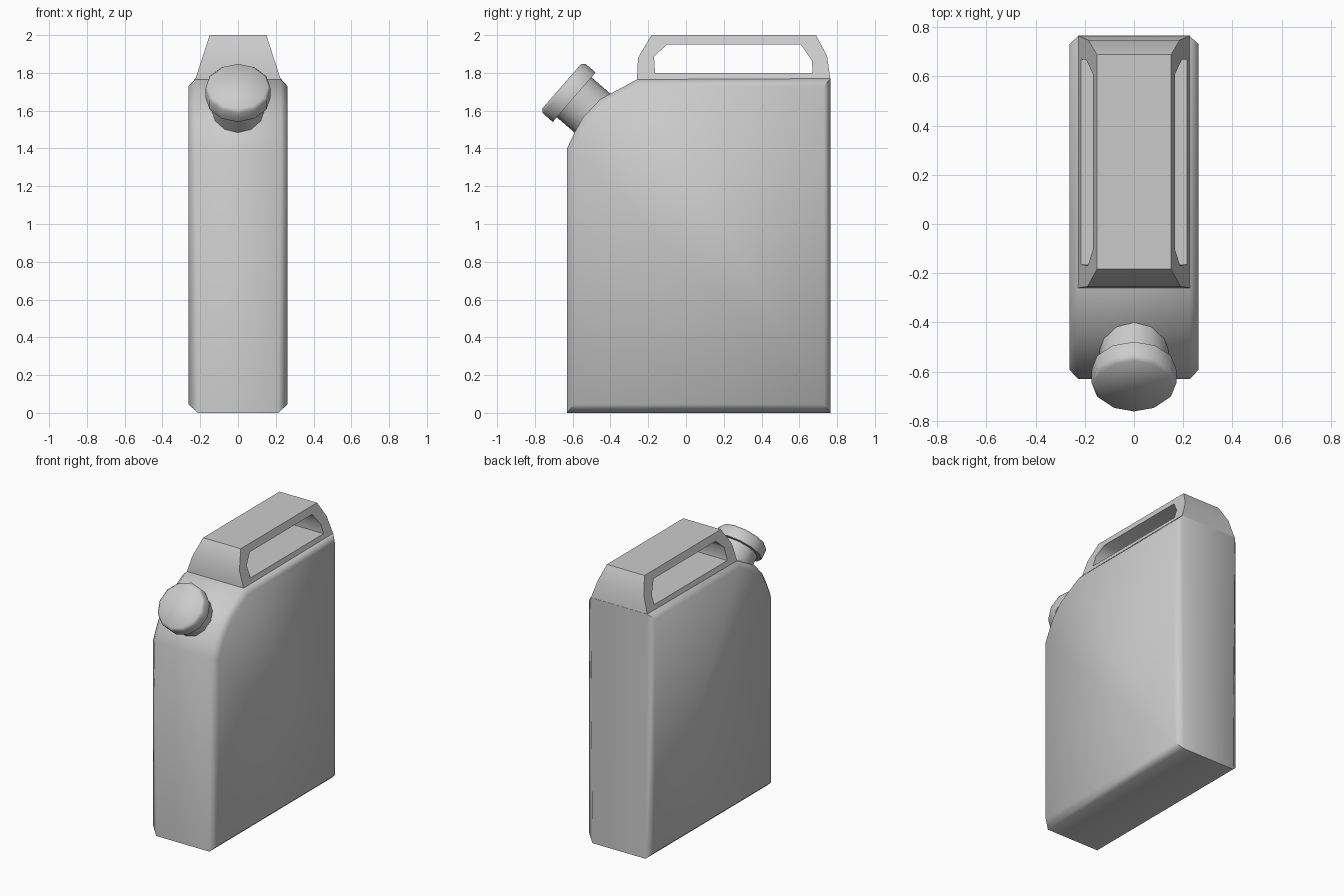
import bpy, bmesh, math
from mathutils import Vector

if "Cube" in bpy.data.objects:
    bpy.data.objects.remove(bpy.data.objects["Cube"])


def finish(name, bm, angle=55):
    bmesh.ops.recalc_face_normals(bm, faces=bm.faces)
    mesh = bpy.data.meshes.new(name)
    bm.to_mesh(mesh)
    bm.free()
    ob = bpy.data.objects.new(name, mesh)
    bpy.context.collection.objects.link(ob)
    bpy.ops.object.select_all(action='DESELECT')
    ob.select_set(True)
    bpy.context.view_layer.objects.active = ob
    bpy.ops.object.shade_smooth_by_angle(angle=math.radians(angle))
    return ob


def loop(bm, profile, width):
    return [bm.verts.new((width(z), y, z)) for y, z in profile]


def bridge(bm, a, b):
    n = len(a)
    for i in range(n):
        j = (i + 1) % n
        bm.faces.new((a[i], a[j], b[j], b[i]))


# Body: side profile swept across x, with a chamfered rim on both sides
rim = [(-.63, 0), (.765, 0), (.765, 1.77), (-.26, 1.765), (-.455, 1.66),
       (-.545, 1.565), (-.587, 1.49), (-.63, 1.4)]
side = [(-.593, .045), (.73, .045), (.73, 1.73), (-.25, 1.73), (-.435, 1.63),
        (-.515, 1.542), (-.553, 1.475), (-.593, 1.39)]
bm = bmesh.new()
rims = []
for s in (-1, 1):
    inner = loop(bm, rim, lambda z: s * (.212 if z < .01 else .226))
    outer = loop(bm, side, lambda z: s * .262)
    bridge(bm, inner, outer)
    bm.faces.new(outer)
    rims.append(inner)
bridge(bm, *rims)
finish("body", bm)

# Handle: ring-shaped profile that narrows towards the top
outer_path = [(-.26, 1.76), (-.254, 1.88), (-.183, 2), (.688, 2),
              (.747, 1.89), (.765, 1.76)]
hole_path = [(-.164, 1.80), (-.169, 1.885), (-.103, 1.95), (.608, 1.95),
             (.667, 1.865), (.67, 1.80)]
bm = bmesh.new()
outs, holes = [], []
for s in (-1, 1):
    taper = lambda z: s * (.15 + (2 - z) * .325)
    outs.append(loop(bm, outer_path, taper))
    holes.append(loop(bm, hole_path, taper))
    bridge(bm, outs[-1], holes[-1])
bridge(bm, *outs)
bridge(bm, *holes)
finish("handle", bm)

# Spout: turned parts along a tilted axis
axis = Vector((0, -.755, .656)).normalized()
up = Vector((0, axis.z, -axis.y))
cap_base = Vector((0, -.592, 1.671))


def turned(name, stations, sides=12):
    bm = bmesh.new()
    rings = []
    for r, h in stations:
        ring = []
        for k in range(sides):
            a = math.tau * k / sides
            ring.append(bm.verts.new(cap_base + axis * h + up * (r * math.cos(a))
                                     + Vector((r * math.sin(a), 0, 0))))
        rings.append(ring)
    for a, b in zip(rings, rings[1:]):
        bridge(bm, a, b)
    bm.faces.new(rings[0])
    bm.faces.new(rings[-1])
    return finish(name, bm)


turned("neck", [(.14, -.19), (.14, .01)])
turned("cap", [(.173, 0), (.173, .07), (.157, .088)])
